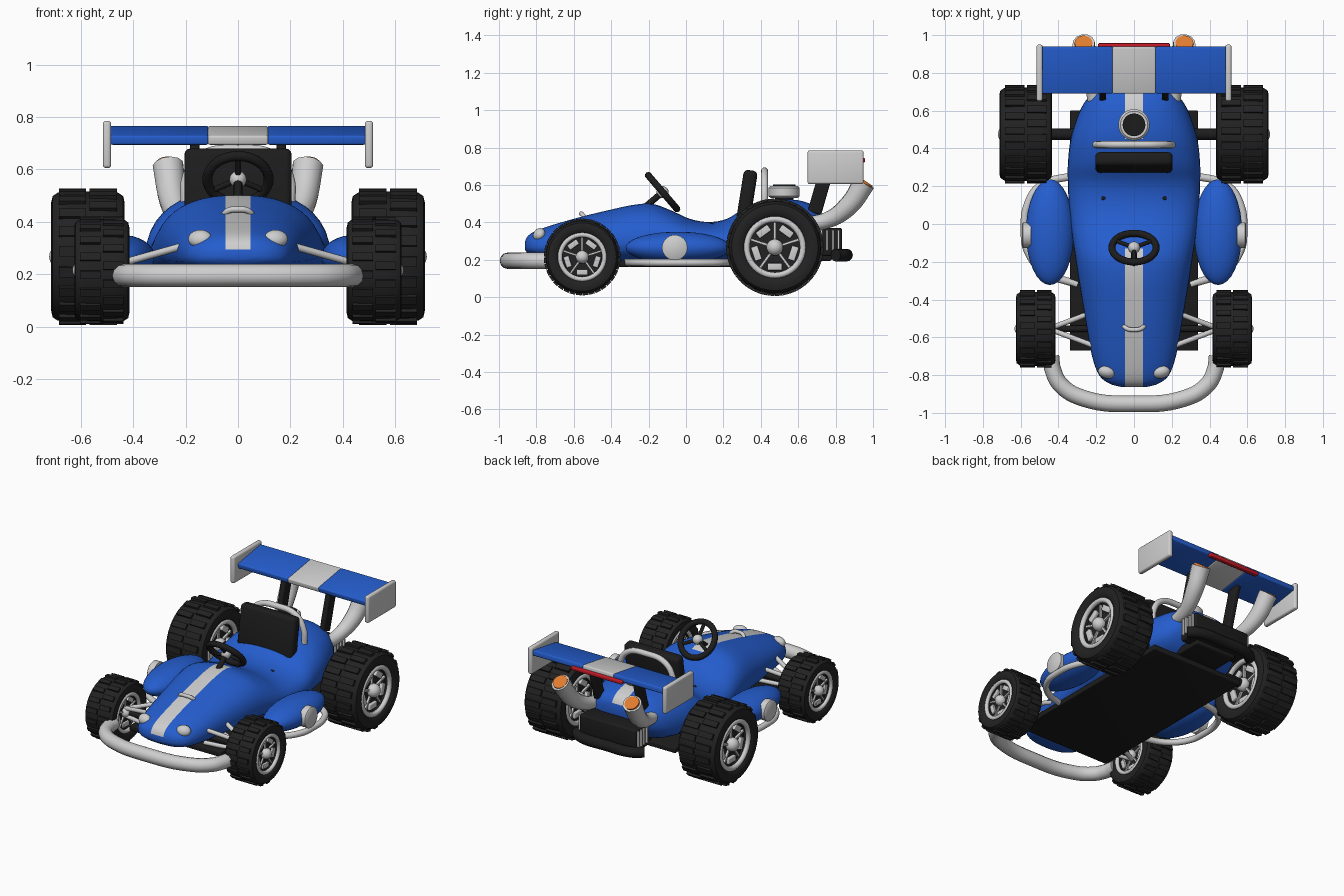
import bpy, bmesh, math
from math import sin, cos, pi, radians
from mathutils import Matrix, Vector, Euler

if "Cube" in bpy.data.objects:
    bpy.data.objects.remove(bpy.data.objects["Cube"])


def material(name, rgb):
    m = bpy.data.materials.new(name)
    m.diffuse_color = (*rgb, 1)
    m.use_nodes = True
    m.node_tree.nodes["Principled BSDF"].inputs["Base Color"].default_value = m.diffuse_color
    return m


BLUE = material("blue_paint", (0.018, 0.11, 0.62))
LIGHT = material("light_metal", (0.62, 0.62, 0.62))
BLACK = material("black_trim", (0.012, 0.012, 0.012))
TIRE = material("tire_rubber", (0.016, 0.016, 0.016))
RED = material("red_lamp", (0.55, 0.01, 0.02))
ORANGE = material("orange_glow", (0.75, 0.2, 0.03))


def place(loc, rot=(0, 0, 0)):
    return Matrix.Translation(loc) @ Euler([radians(a) for a in rot]).to_matrix().to_4x4()


def finish(name, bm, *mats):
    bmesh.ops.recalc_face_normals(bm, faces=bm.faces)
    me = bpy.data.meshes.new(name)
    bm.to_mesh(me)
    bm.free()
    ob = bpy.data.objects.new(name, me)
    bpy.context.collection.objects.link(ob)
    for m in mats:
        me.materials.append(m)
    return ob


def box(name, size, loc, mat, rot=(0, 0, 0), bevel=0.0):
    bm = bmesh.new()
    bmesh.ops.create_cube(bm, size=1, matrix=Matrix.Diagonal((*size, 1)))
    if bevel:
        bmesh.ops.bevel(bm, geom=bm.edges[:], offset=bevel, segments=3, profile=0.5, affect='EDGES')
    bm.transform(place(loc, rot))
    return finish(name, bm, mat)


def ball(name, radii, loc, mat, rot=(0, 0, 0)):
    bm = bmesh.new()
    bmesh.ops.create_uvsphere(bm, u_segments=32, v_segments=18, radius=1,
                              matrix=place(loc, rot) @ Matrix.Diagonal((*radii, 1)))
    return finish(name, bm, mat)


def spin(bm, profile, matrix, closed=False, seg=40):
    """Revolve (radius, height) points about local z."""
    rings = [[bm.verts.new(matrix @ Vector((r * cos(2 * pi * i / seg), r * sin(2 * pi * i / seg), h)))
              for i in range(seg)] for r, h in profile]
    pairs = list(zip(rings, rings[1:])) + ([(rings[-1], rings[0])] if closed else [])
    for a, b in pairs:
        for i in range(seg):
            j = (i + 1) % seg
            bm.faces.new((a[i], a[j], b[j], b[i]))
    if not closed:
        bm.faces.new(rings[0])
        bm.faces.new(rings[-1])


def lathe(name, profile, loc, mat, rot=(0, 0, 0), closed=False):
    bm = bmesh.new()
    spin(bm, profile, place(loc, rot), closed)
    return finish(name, bm, mat)


def ring(name, major, minor, loc, mat, rot=(0, 0, 0)):
    prof = [(major + minor * cos(k * pi / 5), minor * sin(k * pi / 5)) for k in range(10)]
    return lathe(name, prof, loc, mat, rot, True)


def tube(name, points, radius, mat, scale=None):
    cu = bpy.data.curves.new(name, 'CURVE')
    cu.dimensions = '3D'
    cu.bevel_depth = radius
    cu.bevel_resolution = 4
    cu.use_fill_caps = True
    cu.resolution_u = 8
    sp = cu.splines.new('BEZIER')
    sp.bezier_points.add(len(points) - 1)
    for i, (b, p) in enumerate(zip(sp.bezier_points, points)):
        b.co = p
        b.handle_left_type = b.handle_right_type = 'AUTO'
        b.radius = scale[i] if scale else 1
    ob = bpy.data.objects.new(name, cu)
    bpy.context.collection.objects.link(ob)
    cu.materials.append(mat)
    bpy.ops.object.select_all(action='DESELECT')
    ob.select_set(True)
    bpy.context.view_layer.objects.active = ob
    bpy.ops.object.convert(target='MESH')


# Body shell: y, half width, bottom, top
ST = [(-.862, .07, .255, .30), (-.845, .13, .235, .33), (-.80, .185, .215, .358), (-.70, .222, .20, .392),
      (-.55, .25, .19, .434), (-.40, .275, .18, .47), (-.28, .295, .18, .495), (-.18, .31, .18, .5),
      (-.08, .325, .18, .465), (.02, .337, .18, .42), (.12, .346, .18, .403), (.22, .35, .18, .42),
      (.32, .35, .18, .48), (.45, .335, .18, .52), (.58, .295, .2, .522), (.66, .25, .25, .503),
      (.70, .2, .30, .478), (.72, .12, .34, .45)]


def station(i, t):
    p = [Vector(ST[min(max(i + k, 0), len(ST) - 1)]) for k in (-1, 0, 1, 2)]
    return 0.5 * (2 * p[1] + (p[2] - p[0]) * t + (2 * p[0] - 5 * p[1] + 4 * p[2] - p[3]) * t * t
                  + (3 * p[1] - p[0] - 3 * p[2] + p[3]) * t ** 3)


def build_body():
    bm = bmesh.new()
    rows = [station(i, t / 4) for i in range(len(ST) - 1) for t in range(4)] + [Vector(ST[-1])]
    e, n, half = 0.85, 10, 0.047
    loops = []
    for y, w, zb, zt in rows:
        zm = zb + 0.36 * (zt - zb)
        a0 = math.acos(min(0.99, (half / w) ** (1 / e)))   # angle of the stripe edge
        angs = [a0 * k / n for k in range(n + 1)]
        angs += [pi - a for a in reversed(angs)]
        angs += [pi + pi * k / 12 for k in range(1, 12)]
        loop = []
        for a in angs:
            c, s = cos(a), sin(a)
            x = w * math.copysign(abs(c) ** e, c)
            z = zm + ((zt - zm) if s > 0 else (zm - zb)) * math.copysign(abs(s) ** e, s)
            loop.append(bm.verts.new((x, y, z)))
        loops.append(loop)
    m = len(loops[0])
    for r, (a, b) in enumerate(zip(loops, loops[1:])):
        for i in range(m):
            j = (i + 1) % m
            f = bm.faces.new((a[i], a[j], b[j], b[i]))
            if i == n and (rows[r][0] < -0.15 or rows[r][0] > 0.42):
                f.material_index = 1
    bm.faces.new(loops[0])
    bm.faces.new(loops[-1])
    finish("body_shell", bm, BLUE, LIGHT)


build_body()
box("floor_plate", (.68, 1.27, .035), (0, -.035, .18), BLACK, bevel=.006)


# Wheels: tire with staggered lugs, rim on both faces
def wheel(name, x, y, z, R, hw, lugs):
    M = place((x, y, z), (0, 90, 0))
    ri = R * .62
    side = [(ri * .9, .62 * hw), (ri, .86 * hw), (R * .68, .97 * hw), (R * .8, hw), (R * .89, .96 * hw),
            (R * .94, .82 * hw), (R * .955, .5 * hw)]
    bm = bmesh.new()
    spin(bm, side + [(r, -h) for r, h in reversed(side)], M)
    for s in (-1, 1):
        for k in range(lugs):
            a = 2 * pi * (k + (.25 * s)) / lugs
            cube = M @ Matrix.Rotation(a, 4, 'Z') @ Matrix.Translation((R * .96, 0, s * .42 * hw)) \
                @ Matrix.Diagonal((R * .08, R * .15, hw * .74, 1))
            bmesh.ops.create_cube(bm, size=1, matrix=cube)
    finish(name + "_tire", bm, TIRE)
    for s in (-1, 1):
        fx = x + s * .66 * hw
        ring(name + "_rim", R * .58, R * .065, (x + s * .84 * hw, y, z), LIGHT, (0, 90, 0))
        ball(name + "_hub", (R * .17,) * 3, (fx + s * .08 * hw, y, z), LIGHT)
        for k in range(5):
            a = 2 * pi * k / 5 + pi / 5
            box(name + "_spoke", (.2 * hw, R * .3, R * .15),
                (fx, y - R * .4 * sin(a), z + R * .4 * cos(a)), LIGHT, (math.degrees(a), 0, 0), R * .02)
            b = a + pi / 5
            box(name + "_spoke_arm", (.12 * hw, R * .05, R * .42),
                (fx, y - R * .32 * sin(b), z + R * .32 * cos(b)), LIGHT, (math.degrees(b), 0, 0))


for s in (-1, 1):
    wheel("front_wheel", s * .52, -.555, .215, .205, .105, 18)
    wheel("rear_wheel", s * .573, .475, .267, .26, .14, 20)
    # Front suspension arms
    for dy, z0 in ((-.46, .31), (-.65, .31), (-.46, .22), (-.65, .22)):
        tube("suspension_arm", [(s * .2, dy, z0), (s * .45, -.555, .24 if z0 > .3 else .19)], .014, LIGHT)
    # Side pods, number discs and side bars
    ball("side_pod", (.127, .28, .085), (s * .445, -.043, .265), BLUE)
    lathe("side_disc", [(.068, -.03), (.068, .012), (.06, .018)], (s * .575, -.06, .265), LIGHT, (0, s * 90, 0))
    tube("side_bar", [(s * .3, -.32, .185), (s * .48, -.25, .185), (s * .565, -.14, .185), (s * .58, -.03, .185),
                      (s * .565, .1, .185), (s * .5, .2, .185), (s * .3, .26, .185)], .02, LIGHT)
    # Headlights and seat belt anchors
    ball("headlight", (.046, .03, .036), (s * .145, -.785, .335), LIGHT, (-35, 0, s * 15))
    ball("belt_anchor", (.015, .012, .012), (s * .16, .137, .385), BLACK)
    # Wing endplates and struts
    box("wing_endplate", (.032, .30, .18), (s * .5, .80, .695), LIGHT, bevel=.012)
    box("wing_strut", (.035, .075, .28), (s * .165, .725, .585), BLACK, (-16, 0, 0), .008)
    box("wing_side", (.375, .25, .036), (s * .3, .815, .73), BLUE, (9, 0, 0), .008)
    # Exhaust pipes with glowing ends
    tube("exhaust_pipe", [(s * .2, .58, .39), (s * .22, .75, .41), (s * .25, .87, .49), (s * .267, .955, .615)],
         .06, LIGHT, (.6, .72, .9, 1))
    lathe("exhaust_glow", [(.047, -.02), (.047, .005)], (s * .267, .956, .618), ORANGE, (-35, 0, 0))

tube("front_axle", [(-.52, -.555, .215), (.52, -.555, .215)], .018, BLACK)
tube("rear_axle", [(-.57, .475, .267), (.57, .475, .267)], .03, BLACK)

# Front bumper
half = [(.44, -.70), (.43, -.77), (.385, -.855), (.26, -.925)]
tube("front_bumper", [(x, y, .195) for x, y in half] + [(0, -.952, .195)]
     + [(-x, y, .195) for x, y in reversed(half)], .044, LIGHT)

# Hood strap and nose details
tube("hood_strap", [(-.055, -.54, .425), (-.035, -.555, .443), (0, -.56, .447), (.035, -.555, .443),
                    (.055, -.54, .425)], .012, LIGHT)

# Steering wheel and column
C, T = Vector((0, -.125, .562)), (-49.5, 0, 0)
ring("steering_wheel", .117, .019, C, BLACK, T)
ball("steering_hub", (.032, .032, .032), C, LIGHT)
tube("steering_column", [C, C + Vector((0, -.10, -.085))], .017, BLACK)
for a in (90, 210, 330):
    d = Euler((radians(T[0]), 0, 0)).to_matrix() @ Vector((cos(radians(a)), -sin(radians(a)), 0))
    tube("steering_spoke", [C, C + d * .117], .011, BLACK)

# Seat back and roll hoop
box("seat_back", (.41, .075, .29), (0, .325, .535), BLACK, (-9, 0, 0), .025)
tube("roll_hoop", [(-.2, .42, .46), (-.195, .42, .57), (-.14, .42, .65), (0, .42, .675), (.14, .42, .65),
                   (.195, .42, .57), (.2, .42, .46)], .019, LIGHT)

# Air intake
lathe("intake_neck", [(.05, .48), (.05, .54)], (0, .525, 0), BLACK)
lathe("air_filter", [(.072, .53), (.083, .54), (.083, .585), (.072, .596)], (0, .525, 0), LIGHT)
lathe("filter_cap", [(.06, .59), (.06, .604)], (0, .525, 0), BLACK)

# Rear wing centre and brake lamp
box("wing_centre", (.23, .25, .036), (0, .815, .73), LIGHT, (9, 0, 0), .008)
box("brake_lamp", (.38, .03, .024), (0, .942, .732), RED, bevel=.006)

# Engine block, cooling fins and rear bumper
box("engine_block", (.42, .14, .15), (0, .765, .295), BLACK, bevel=.012)
for s in (-1, 1):
    for y in (.725, .755, .785, .815):
        box("cooling_fin", (.05, .011, .11), (s * .2, y, .305), LIGHT)
tube("rear_bumper", [(-.25, .80, .225), (-.2, .84, .225), (0, .855, .225), (.2, .84, .225), (.25, .80, .225)],
     .034, BLACK)
box("rear_mount", (.3, .2, .05), (0, .68, .22), BLACK, bevel=.01)

# Smooth shading with crisp edges
bpy.ops.object.select_all(action='SELECT')
bpy.context.view_layer.objects.active = bpy.data.objects["body_shell"]
bpy.ops.object.shade_smooth_by_angle(angle=radians(38))
